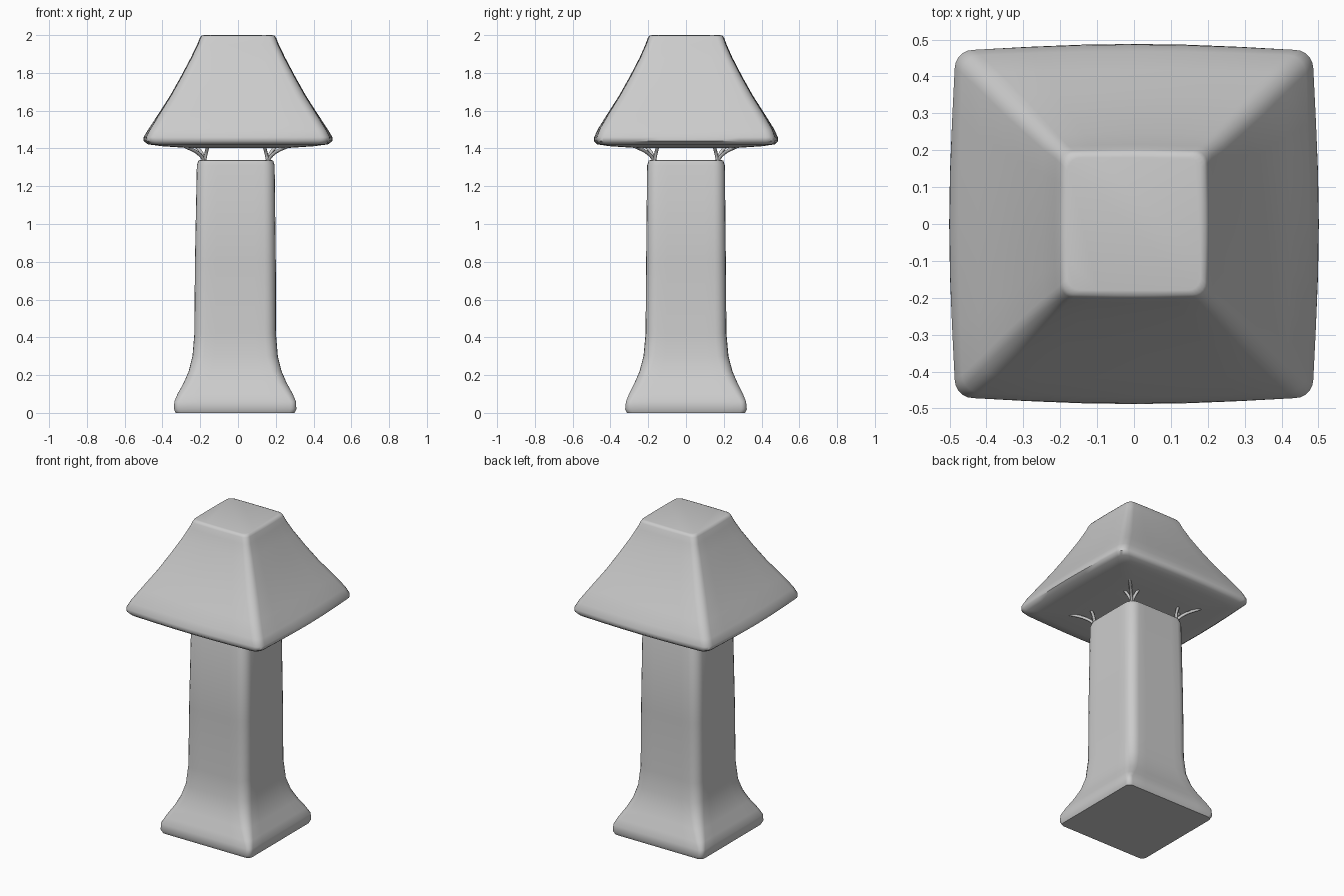
import bpy, bmesh, math
from mathutils import Vector

cube = bpy.data.objects.get("Cube")
if cube:
    bpy.data.objects.remove(cube, do_unlink=True)

grey = bpy.data.materials.new("plain_grey")
grey.use_nodes = True
colour = (0.6, 0.6, 0.6, 1)
grey.diffuse_color = colour
grey.node_tree.nodes["Principled BSDF"].inputs["Base Color"].default_value = colour


def square_ring(half_x, half_y, radius, bulge, steps=5, side_steps=6):
    """Rounded square outline whose sides swell slightly outwards."""
    corners = []
    for k, (sx, sy) in enumerate([(1, 1), (-1, 1), (-1, -1), (1, -1)]):
        centre = Vector((sx * (half_x - radius), sy * (half_y - radius)))
        angles = [math.pi / 2 * (k + i / steps) for i in range(steps + 1)]
        corners.append([centre + radius * Vector((math.cos(a), math.sin(a))) for a in angles])
    ring = []
    for k, corner in enumerate(corners):
        ring += corner
        a, b = corner[-1], corners[(k + 1) % 4][0]
        out = Vector((b.y - a.y, a.x - b.x)).normalized()
        for i in range(1, side_steps):
            t = i / side_steps
            ring.append(a.lerp(b, t) + out * bulge * math.sin(math.pi * t))
    return ring


def loft(name, levels):
    """Skin rounded squares given as (z, half_x, half_y, radius, bulge, centre_x)."""
    bm = bmesh.new()
    rings = []
    for z, hx, hy, radius, bulge, cx in levels:
        rings.append([bm.verts.new((p.x + cx, p.y, z))
                      for p in square_ring(hx, hy, radius, bulge)])
    for low, high in zip(rings, rings[1:]):
        for i in range(len(low)):
            j = (i + 1) % len(low)
            bm.faces.new((low[i], low[j], high[j], high[i]))
    bm.faces.new(rings[0][::-1])
    bm.faces.new(rings[-1])
    bmesh.ops.recalc_face_normals(bm, faces=bm.faces)
    mesh = bpy.data.meshes.new(name)
    bm.to_mesh(mesh)
    bm.free()
    obj = bpy.data.objects.new(name, mesh)
    bpy.context.collection.objects.link(obj)
    mesh.materials.append(grey)
    bpy.ops.object.select_all(action="DESELECT")
    obj.select_set(True)
    bpy.context.view_layer.objects.active = obj
    bpy.ops.object.shade_smooth_by_angle(angle=math.radians(50))
    return obj


# Square column with a flared foot
loft("column", [
    (0.0, 0.315, 0.312, 0.03, 0.0, -0.015),
    (0.02, 0.324, 0.322, 0.03, 0.0, -0.015),
    (0.06, 0.322, 0.318, 0.03, 0.0, -0.015),
    (0.10, 0.305, 0.302, 0.04, 0.0, -0.015),
    (0.16, 0.272, 0.272, 0.05, 0.0, -0.015),
    (0.22, 0.246, 0.246, 0.055, 0.0, -0.015),
    (0.30, 0.226, 0.225, 0.06, 0.0, -0.015),
    (0.42, 0.216, 0.214, 0.06, 0.0, -0.015),
    (0.80, 0.214, 0.211, 0.06, 0.0, -0.014),
    (1.31, 0.206, 0.206, 0.06, 0.0, -0.012),
    (1.335, 0.198, 0.198, 0.06, 0.0, -0.012),
    (1.34, 0.185, 0.185, 0.06, 0.0, -0.012),
])

# Spreading cap with a rolled rim and nearly flat underside
loft("cap", [
    (1.402, 0.25, 0.25, 0.05, 0.005, 0.0),
    (1.412, 0.40, 0.40, 0.05, 0.005, 0.0),
    (1.422, 0.465, 0.458, 0.05, 0.012, 0.0),
    (1.44, 0.485, 0.472, 0.05, 0.016, 0.0),
    (1.46, 0.486, 0.472, 0.05, 0.014, 0.0),
    (1.50, 0.466, 0.458, 0.05, 0.01, 0.0),
    (1.58, 0.417, 0.412, 0.05, 0.006, 0.0),
    (1.68, 0.355, 0.350, 0.05, 0.004, 0.0),
    (1.78, 0.299, 0.294, 0.045, 0.004, 0.0),
    (1.88, 0.246, 0.242, 0.04, 0.004, 0.0),
    (1.95, 0.212, 0.211, 0.035, 0.004, 0.0),
    (1.985, 0.199, 0.199, 0.035, 0.003, 0.0),
    (1.997, 0.192, 0.192, 0.035, 0.002, 0.0),
    (2.0, 0.180, 0.180, 0.035, 0.0, 0.0),
])

# Thin forked struts joining each column corner to the cap
strut_paths = [
    [(0.16, 0.16, 1.32), (0.19, 0.19, 1.365), (0.28, 0.28, 1.415)],
    [(0.17, 0.17, 1.32), (0.16, 0.18, 1.37), (0.15, 0.21, 1.41)],
    [(0.17, 0.17, 1.32), (0.18, 0.16, 1.37), (0.21, 0.15, 1.41)],
]
curve = bpy.data.curves.new("struts", "CURVE")
curve.dimensions = "3D"
curve.bevel_depth = 0.009
curve.bevel_resolution = 1
curve.resolution_u = 4
curve.use_fill_caps = True
for sx in (-1, 1):
    for sy in (-1, 1):
        for path in strut_paths:
            spline = curve.splines.new("BEZIER")
            spline.bezier_points.add(len(path) - 1)
            for point, (x, y, z) in zip(spline.bezier_points, path):
                point.co = (sx * x - 0.01, sy * y, z)
                point.handle_left_type = point.handle_right_type = "AUTO"
curve.materials.append(grey)
bpy.context.collection.objects.link(bpy.data.objects.new("struts", curve))
